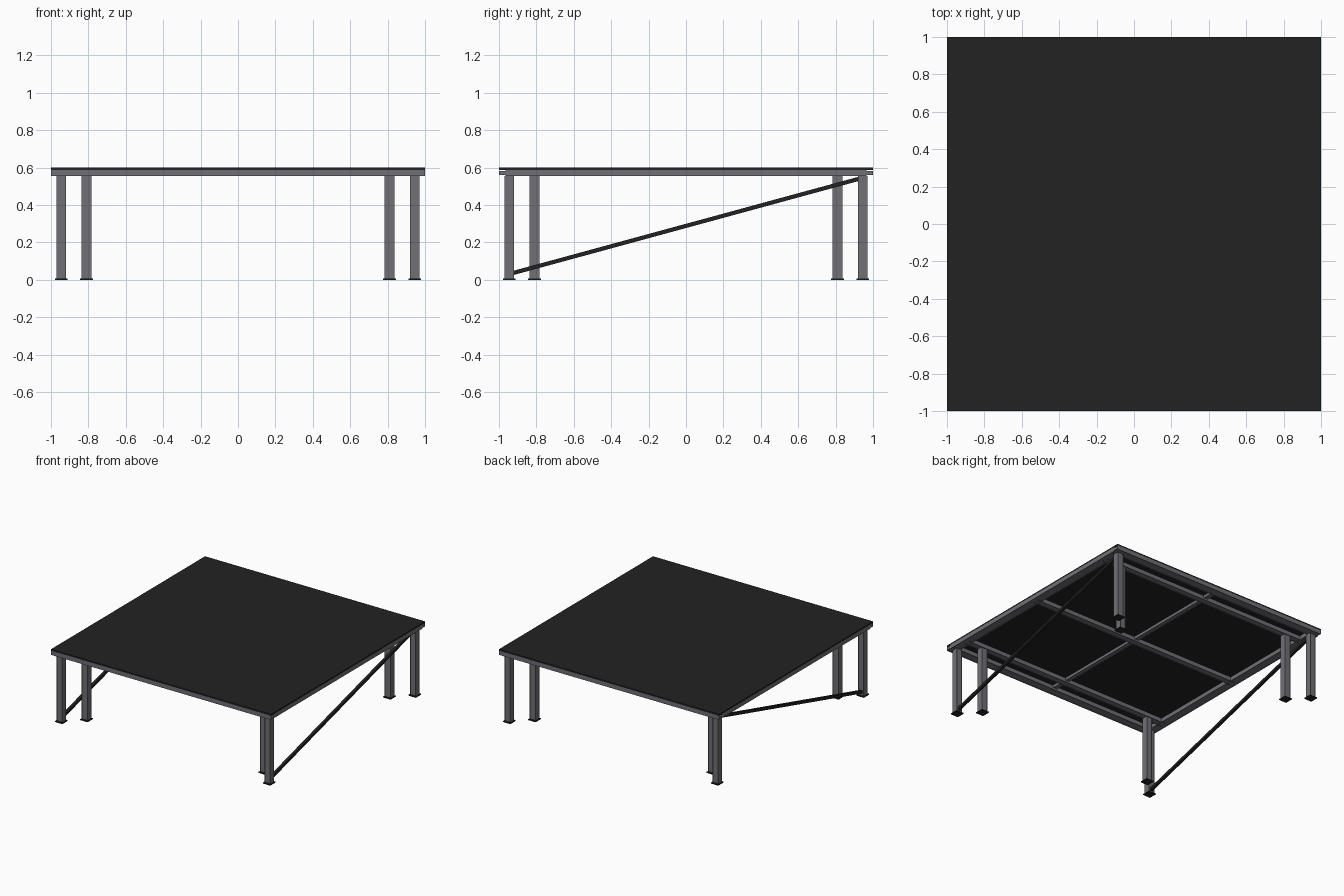
import bpy
import bmesh
from mathutils import Vector

cube = bpy.data.objects.get("Cube")
if cube:
    bpy.data.objects.remove(cube)


def make_material(name, rgb):
    mat = bpy.data.materials.new(name)
    mat.use_nodes = True
    mat.diffuse_color = (*rgb, 1)
    mat.node_tree.nodes["Principled BSDF"].inputs["Base Color"].default_value = (*rgb, 1)
    return mat


STEEL = make_material("grey steel", (0.16, 0.16, 0.18))
DARK = make_material("matt black", (0.016, 0.016, 0.016))


def finish(name, bm, mat):
    mesh = bpy.data.meshes.new(name)
    bmesh.ops.recalc_face_normals(bm, faces=bm.faces)
    bm.to_mesh(mesh)
    bm.free()
    mesh.materials.append(mat)
    obj = bpy.data.objects.new(name, mesh)
    bpy.context.collection.objects.link(obj)
    return obj


def box(name, centre, size, mat):
    bm = bmesh.new()
    bmesh.ops.create_cube(bm, size=1)
    bmesh.ops.scale(bm, vec=size, verts=bm.verts)
    bmesh.ops.translate(bm, vec=centre, verts=bm.verts)
    return finish(name, bm, mat)


def i_beam(name, start, end, side, width, depth, thick=0.006):
    """Sweep an I section from start to end; flanges spread along side."""
    start, end, side = Vector(start), Vector(end), Vector(side)
    up = side.cross(end - start).normalized()
    w, d, t = width / 2, depth / 2, thick / 2
    quarter = [(t, d - thick), (w, d - thick), (w, d)]
    right = quarter + [(u, -v) for u, v in reversed(quarter)]
    outline = right + [(-u, -v) for u, v in right]
    bm = bmesh.new()
    face = bm.faces.new([bm.verts.new(start + side * u + up * v) for u, v in outline])
    swept = bmesh.ops.extrude_face_region(bm, geom=[face], use_keep_orig=True)
    moved = [g for g in swept["geom"] if isinstance(g, bmesh.types.BMVert)]
    bmesh.ops.translate(bm, vec=end - start, verts=moved)
    return finish(name, bm, STEEL)


TOP, PLATE, BEAM_H, BEAM_W = 0.6, 0.012, 0.034, 0.07
BEAM_Z = TOP - PLATE - BEAM_H / 2
LEG_TOP = TOP - PLATE - BEAM_H
EDGE = 1 - BEAM_W / 2
OUTER, INNER, LEG_W = 0.945, 0.81, 0.052

# Deck plate
box("deck_plate", (0, 0, TOP - PLATE / 2), (2, 2, PLATE), DARK)

# Edge beams
for s, label in ((-1, "front"), (1, "back")):
    i_beam(label + "_beam", (-1, s * EDGE, BEAM_Z), (1, s * EDGE, BEAM_Z),
           (0, 1, 0), BEAM_W, BEAM_H)
for s, label in ((-1, "right"), (1, "left")):
    i_beam(label + "_beam", (s * EDGE, -EDGE, BEAM_Z), (s * EDGE, EDGE, BEAM_Z),
           (1, 0, 0), BEAM_W, BEAM_H)

# Cross beams over the inner legs and the middle
for y, label in ((-INNER, "front"), (0, "middle"), (INNER, "back")):
    i_beam(label + "_cross_beam", (-EDGE, y, BEAM_Z), (EDGE, y, BEAM_Z),
           (0, 1, 0), 0.05, BEAM_H)

# Shallow stringers under the middle of the deck
for s, label in ((-1, "front"), (1, "back")):
    i_beam(label + "_stringer", (0, 0, BEAM_Z + 0.005), (0, s * EDGE, BEAM_Z + 0.005),
           (1, 0, 0), 0.034, BEAM_H - 0.01)

# Paired legs with base plates at every corner
for sx, side in ((-1, "right"), (1, "left")):
    for sy, end in ((-1, "front"), (1, "back")):
        for r, row in ((OUTER, "outer"), (INNER, "inner")):
            name = f"{end}_{side}_{row}"
            x, y = sx * r, sy * r
            i_beam(name + "_leg", (x, y, 0.006), (x, y, LEG_TOP), (1, 0, 0), LEG_W, LEG_W)
            box(name + "_base_plate", (x, y, 0.004), (0.068, 0.068, 0.008), DARK)

# Diagonal side braces from the front feet to the back leg tops
for sx, side in ((-1, "right"), (1, "left")):
    a, b = Vector((sx * OUTER, -0.93, 0.035)), Vector((sx * OUTER, 0.935, 0.543))
    brace = box(side + "_brace", (0, 0, 0), (0.022, (b - a).length, 0.022), DARK)
    brace.location = (a + b) / 2
    brace.rotation_euler.x = Vector((b.y - a.y, a.z - b.z)).angle_signed(Vector((1, 0))) * -1
